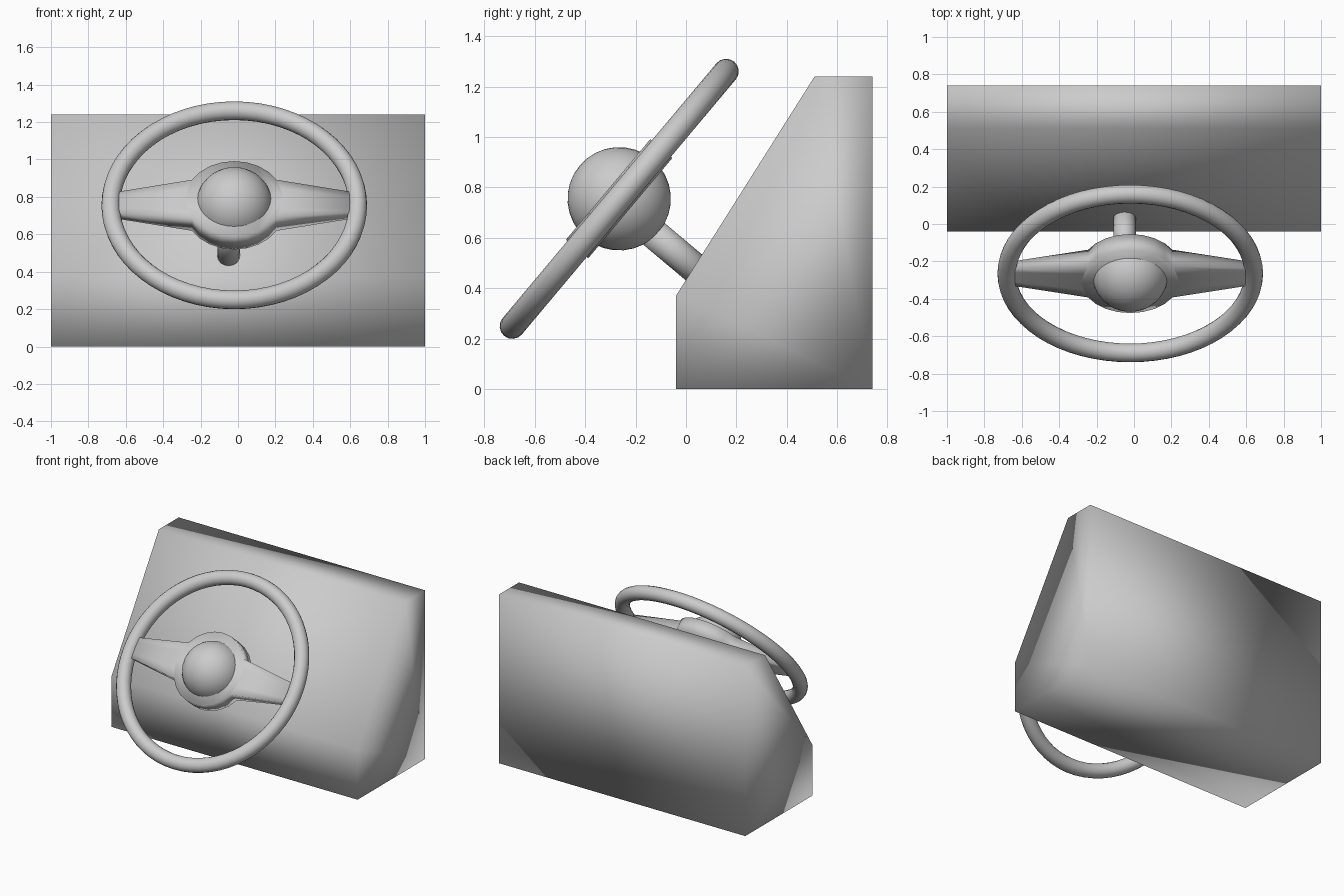
import bpy, bmesh, math
from mathutils import Matrix, Vector

old = bpy.data.objects.get("Cube")
if old:
    bpy.data.objects.remove(old, do_unlink=True)

grey = bpy.data.materials.new("plain_grey")
grey.use_nodes = True
colour = (0.6, 0.6, 0.6, 1)
grey.diffuse_color = colour
grey.node_tree.nodes["Principled BSDF"].inputs["Base Color"].default_value = colour

# Wheel frame: local z points along the column, towards the driver
TILT = math.radians(50)
WHEEL = Matrix.Translation((-0.02, -0.265, 0.755)) @ Matrix.Rotation(TILT, 4, 'X')


def finish(obj, name):
    obj.name = obj.data.name = name
    obj.data.materials.clear()
    obj.data.materials.append(grey)
    for poly in obj.data.polygons:
        poly.use_smooth = True
    return obj


def from_bmesh(bm, name, matrix=Matrix()):
    bmesh.ops.recalc_face_normals(bm, faces=bm.faces)
    mesh = bpy.data.meshes.new(name)
    bm.to_mesh(mesh)
    bm.free()
    obj = bpy.data.objects.new(name, mesh)
    bpy.context.collection.objects.link(obj)
    obj.matrix_world = matrix
    return finish(obj, name)


# Dashboard: side profile extruded across the full width
profile = [(-0.04, 0), (-0.04, 0.37), (0.51, 1.24), (0.74, 1.24), (0.74, 0)]
bm = bmesh.new()
side = bm.faces.new([bm.verts.new((-1, y, z)) for y, z in profile])
ext = bmesh.ops.extrude_face_region(bm, geom=[side], use_keep_orig=True)
moved = [g for g in ext["geom"] if isinstance(g, bmesh.types.BMVert)]
bmesh.ops.translate(bm, verts=moved, vec=(2, 0, 0))
from_bmesh(bm, "dashboard")

# Wheel rim
bpy.ops.mesh.primitive_torus_add(major_radius=0.66, minor_radius=0.05,
                                 major_segments=64, minor_segments=16)
rim = finish(bpy.context.object, "wheel_rim")
rim.matrix_world = WHEEL

# Hub disc with two tapered spokes drawn out of its sides
bm = bmesh.new()
bmesh.ops.create_cone(bm, cap_ends=True, segments=24, radius1=0.26,
                      radius2=0.26, depth=0.115,
                      matrix=Matrix.Rotation(math.radians(7.5), 4, 'Z'))
bmesh.ops.rotate(bm, verts=bm.verts, cent=(0, 0, 0),
                 matrix=Matrix.Rotation(math.radians(-7.5), 3, 'Z'))
for sign in (1, -1):
    faces = [f for f in bm.faces if abs(f.normal.z) < 0.5
             and f.calc_center_median().x * sign > 0.22]
    ext = bmesh.ops.extrude_face_region(bm, geom=faces)
    bmesh.ops.delete(bm, geom=[f for f in faces if f.is_valid], context='FACES')
    for v in [g for g in ext["geom"] if isinstance(g, bmesh.types.BMVert)]:
        v.co = Vector((0.64 * sign, v.co.y * 0.55, v.co.z * 0.4))
from_bmesh(bm, "hub_and_spokes", WHEEL)

# Round horn boss
bpy.ops.mesh.primitive_uv_sphere_add(radius=0.205, segments=32, ring_count=16)
boss = finish(bpy.context.object, "horn_boss")
boss.matrix_world = WHEEL

# Steering column running into the dashboard
bm = bmesh.new()
bmesh.ops.create_cone(bm, cap_ends=True, segments=16, radius1=0.06,
                      radius2=0.06, depth=0.4)
from_bmesh(bm, "steering_column",
           WHEEL @ Matrix.Translation((-0.03, -0.018, -0.3)))
